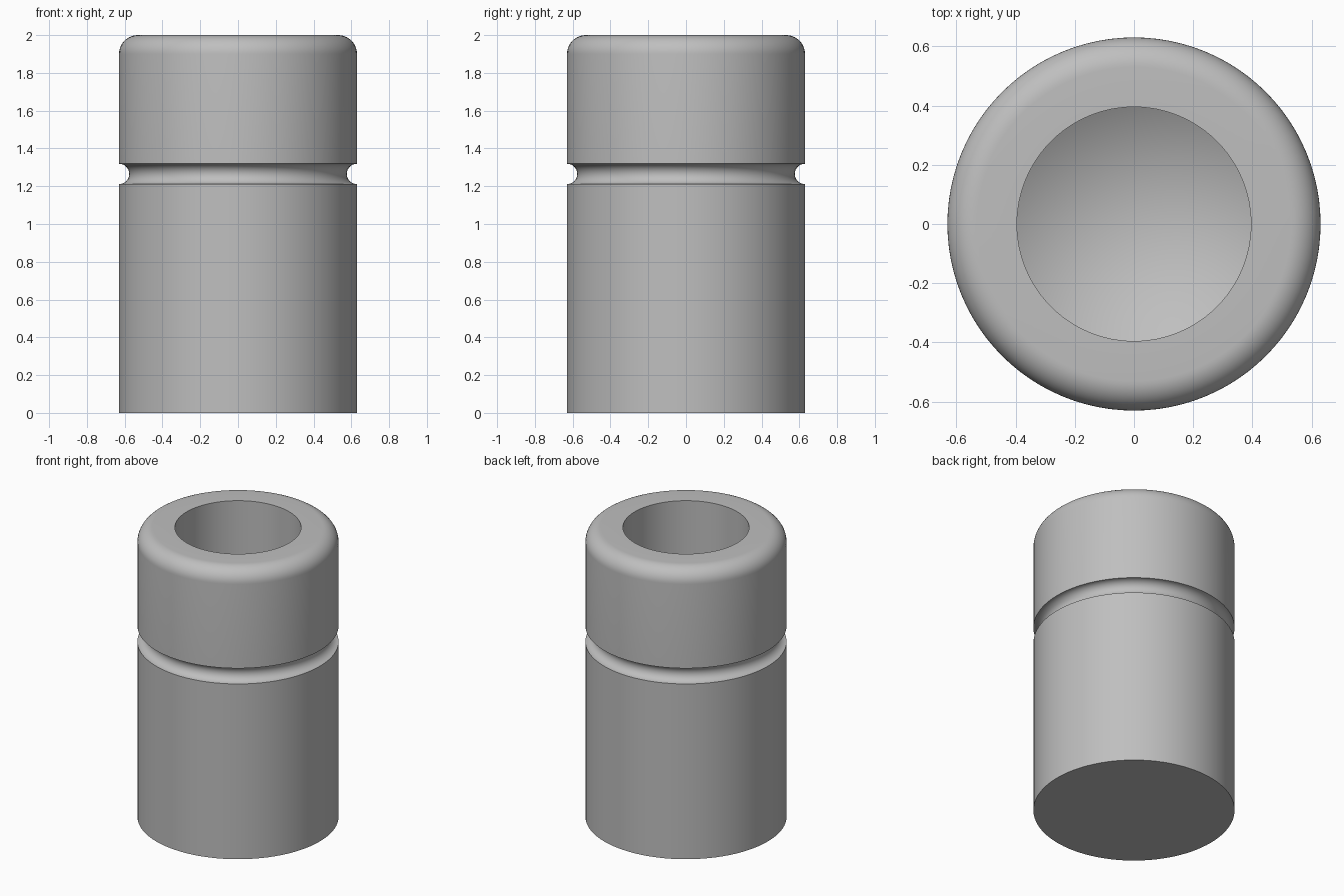
import bpy, bmesh, math
from mathutils import Matrix, Vector

if "Cube" in bpy.data.objects:
    bpy.data.objects.remove(bpy.data.objects["Cube"])

R, HOLE, FILLET, GROOVE, GROOVE_Z = 0.63, 0.395, 0.10, 0.054, 1.265
HOLE_FLOOR = 0.80
SEGMENTS = 96


def arc(cx, cz, radius, start, end, steps):
    """Points on an arc in the radius/height plane, angles in degrees."""
    angles = [math.radians(start + (end - start) * i / steps) for i in range(steps + 1)]
    return [(cx + radius * math.cos(a), cz + radius * math.sin(a)) for a in angles]


# Profile: base, side, round groove, rounded rim, drilled hole with conical floor
profile = [(0, 0), (R, 0)]
profile += arc(R, GROOVE_Z, GROOVE, 270, 90, 16)
profile += arc(R - FILLET, 2 - FILLET, FILLET, 0, 90, 12)
profile += [(HOLE, 2), (HOLE, HOLE_FLOOR),
            (0, HOLE_FLOOR - HOLE * math.tan(math.radians(31)))]

# Turned body
bm = bmesh.new()
verts = [bm.verts.new((r, 0, z)) for r, z in profile]
edges = [bm.edges.new(pair) for pair in zip(verts, verts[1:])]
bmesh.ops.spin(bm, geom=verts + edges, cent=(0, 0, 0), axis=(0, 0, 1),
               angle=math.tau, steps=SEGMENTS, use_merge=True)
bmesh.ops.remove_doubles(bm, verts=bm.verts, dist=0.0001)
bmesh.ops.recalc_face_normals(bm, faces=bm.faces)
mesh = bpy.data.meshes.new("grooved_sleeve")
bm.to_mesh(mesh)
bm.free()
body = bpy.data.objects.new("grooved_sleeve", mesh)
bpy.context.collection.objects.link(body)

# Plain metal grey
grey = bpy.data.materials.new("metal_grey")
grey.diffuse_color = (0.52, 0.52, 0.52, 1)
grey.use_nodes = True
grey.node_tree.nodes["Principled BSDF"].inputs["Base Color"].default_value = grey.diffuse_color
mesh.materials.append(grey)

# Smooth curves, crisp machined edges
bpy.context.view_layer.objects.active = body
body.select_set(True)
bpy.ops.object.shade_smooth_by_angle(angle=math.radians(25))
